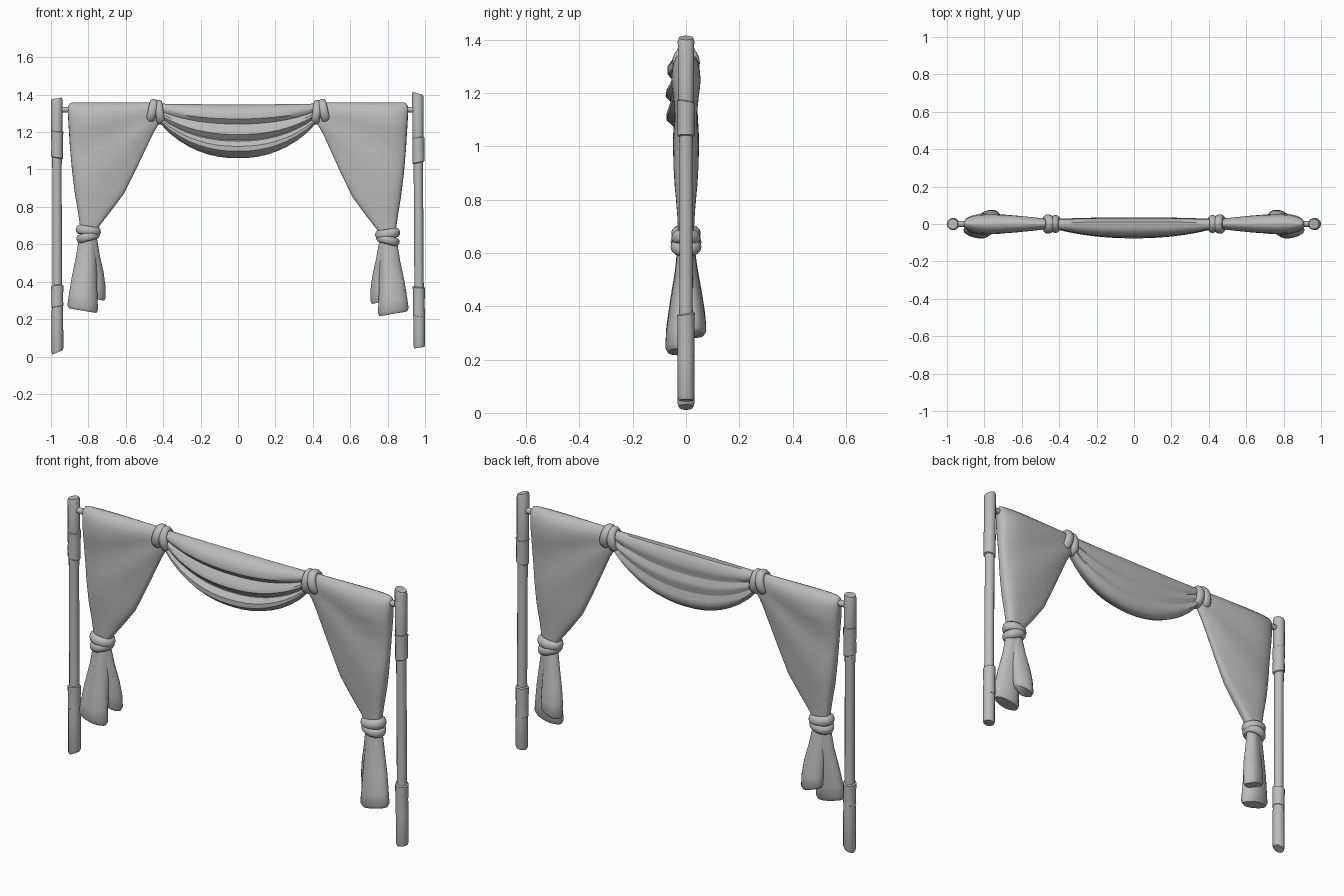
import bpy, bmesh, math
from mathutils import Vector, Matrix

if "Cube" in bpy.data.objects:
    bpy.data.objects.remove(bpy.data.objects["Cube"])

mat = bpy.data.materials.new("grey")
mat.diffuse_color = (0.5, 0.5, 0.5, 1)
mat.use_nodes = True
mat.node_tree.nodes["Principled BSDF"].inputs["Base Color"].default_value = mat.diffuse_color


def finish(bm, name, angle=50):
    bmesh.ops.recalc_face_normals(bm, faces=bm.faces)
    me = bpy.data.meshes.new(name)
    bm.to_mesh(me)
    bm.free()
    ob = bpy.data.objects.new(name, me)
    bpy.context.collection.objects.link(ob)
    me.materials.append(mat)
    bpy.ops.object.select_all(action='DESELECT')
    ob.select_set(True)
    bpy.context.view_layer.objects.active = ob
    bpy.ops.object.shade_smooth_by_angle(angle=math.radians(angle))
    return ob


def loft(name, rings, angle=50):
    """Skin a list of closed rings and cap both ends."""
    bm = bmesh.new()
    vs = [[bm.verts.new(p) for p in r] for r in rings]
    n = len(vs[0])
    for a, b in zip(vs, vs[1:]):
        for i in range(n):
            bm.faces.new((a[i], a[(i + 1) % n], b[(i + 1) % n], b[i]))
    bm.faces.new(vs[0])
    bm.faces.new(vs[-1])
    return finish(bm, name, angle)


def interp(table, t):
    """Linear interpolation of rows keyed by their first value."""
    for a, b in zip(table, table[1:]):
        if t <= b[0]:
            f = (t - a[0]) / (b[0] - a[0])
            return [p + (q - p) * f for p, q in zip(a, b)]
    return list(table[-1])


def ring_tie(name, centre, axis, ra, rb, minor):
    """Elliptical rope loop: ra across, rb along y, around the given axis."""
    bm = bmesh.new()
    w = Vector(axis).normalized()
    v = Vector((0, 1, 0))
    u = v.cross(w).normalized()
    rows = []
    for i in range(24):
        a = math.tau * i / 24
        out = (u * math.cos(a) * ra + v * math.sin(a) * rb)
        d = out.normalized()
        rows.append([bm.verts.new(Vector(centre) + out + d * math.cos(b) * minor * 0.75
                                  + w * math.sin(b) * minor)
                     for b in (math.tau * j / 10 for j in range(10))])
    for i in range(24):
        for j in range(10):
            a, b = rows[i], rows[(i + 1) % 24]
            bm.faces.new((a[j], a[(j + 1) % 10], b[(j + 1) % 10], b[j]))
    return finish(bm, name)


def post(name, x, z0, z1, slant0, slant1, lean):
    rings = []
    for z, r, k in ((z0, 0.027, slant0), (z0 + 0.012, 0.031, slant0), (0.22, 0.031, 0),
                    (0.4, 0.025, 0), (1.0, 0.025, 0), (1.2, 0.03, 0),
                    (z1 - 0.012, 0.031, slant1), (z1, 0.027, slant1)):
        rings.append([(x + lean * (z - 0.7) + r * math.cos(a), r * math.sin(a),
                       z + k * math.cos(a))
                      for a in (math.tau * i / 12 for i in range(12))])
    return loft(name, rings, 35)


def cuff(name, x, z0, z1, tilt):
    rings = []
    for f, r in ((0, 0.026), (0.03, 0.032), (0.5, 0.031), (0.97, 0.033), (1, 0.026)):
        rings.append([(x + r * math.cos(a), r * math.sin(a),
                       z0 + (z1 - z0) * f + tilt * math.cos(a + f))
                      for a in (math.tau * i / 12 for i in range(12))])
    return loft(name, rings, 40)


# Posts with wrapped bands
post("left_post", -0.967, 0.022, 1.38, 0.011, 0.004, -0.003)
post("right_post", 0.966, 0.047, 1.407, 0.004, -0.008, -0.006)
for nm, x, z0, z1, t in (("left_upper", -0.967, 1.06, 1.21, -0.006),
                         ("left_lower", -0.966, 0.265, 0.38, 0.005),
                         ("right_upper", 0.965, 1.035, 1.17, 0.006),
                         ("right_lower", 0.967, 0.21, 0.375, -0.005)):
    cuff(nm + "_band", x, z0, z1, t)

# Crossbar
loft("crossbar", [[(x, 0.016 * math.cos(a), 1.32 + 0.016 * math.sin(a))
                   for a in (math.tau * i / 10 for i in range(10))] for x in (-0.96, 0.96)])

# Gathered side panels: z, outer x, inner x, half depth outside, half depth inside
PANEL = [(0.63, 0.84, 0.765, 0.03, 0.03), (0.70, 0.845, 0.74, 0.033, 0.03),
         (0.77, 0.855, 0.685, 0.037, 0.03), (0.87, 0.872, 0.61, 0.044, 0.03),
         (0.99, 0.887, 0.55, 0.048, 0.03), (1.11, 0.898, 0.493, 0.052, 0.03),
         (1.19, 0.903, 0.455, 0.056, 0.03), (1.25, 0.907, 0.42, 0.058, 0.03),
         (1.31, 0.91, 0.41, 0.054, 0.032), (1.335, 0.91, 0.41, 0.042, 0.026),
         (1.352, 0.90, 0.415, 0.022, 0.014), (1.357, 0.89, 0.42, 0.008, 0.006)]
# Tail lobes: z, centre x, centre y, half width, half depth
FRONT_TAIL = [(0.245, 0.83, -0.032, 0.07, 0.035), (0.262, 0.83, -0.032, 0.08, 0.045),
              (0.32, 0.828, -0.028, 0.074, 0.046), (0.42, 0.822, -0.018, 0.066, 0.042),
              (0.53, 0.812, -0.006, 0.053, 0.036), (0.66, 0.805, 0, 0.04, 0.028)]
BACK_TAIL = [(0.31, 0.768, 0.034, 0.05, 0.032), (0.325, 0.768, 0.035, 0.058, 0.041),
             (0.38, 0.769, 0.031, 0.058, 0.04), (0.45, 0.774, 0.024, 0.054, 0.036),
             (0.54, 0.784, 0.012, 0.044, 0.032), (0.66, 0.795, 0, 0.035, 0.026)]

for side, s, dz in (("left", -1, 0.0), ("right", 1, -0.017)):
    rings = []
    zs = sorted([r[0] for r in PANEL] + [0.82, 0.93, 1.05, 1.15, 1.22, 1.28])
    for z in zs:
        _, xo, xi, do, di = interp(PANEL, z)
        ring = []
        for i in range(40):
            a = math.tau * i / 40
            c, sn = math.cos(a), math.sin(a)
            x = (xo + xi) / 2 + (xo - xi) / 2 * math.copysign(abs(c) ** 0.85, c)
            g = min(max((x - 0.45) / 0.38, 0), 1)
            y = (di + (do - di) * g) * math.copysign(abs(sn) ** 0.65, sn)
            # folds fan out of the upper knot
            fan = math.atan2(1.33 - z, x - 0.36)
            y *= 1 + 0.10 * math.sin(fan * 11) * min(1, (1.357 - z) * 8)
            ring.append((s * x, y, z + dz * min(1, max(0, (1.2 - z) / 0.4))))
        rings.append(ring)
    loft(side + "_curtain_panel", rings)

    for part, table in (("front_tail", FRONT_TAIL), ("back_tail", BACK_TAIL)):
        loft(f"{side}_{part}",
             [[(s * (cx + w * math.cos(a) * (1 + 0.03 * math.cos(4 * a))),
                cy + d * math.sin(a) * (1 + 0.06 * math.cos(3 * a)),
                z + dz + (0.012 * math.cos(a) if z < 0.35 else 0))
               for a in (math.tau * i / 20 for i in range(20))]
              for z, cx, cy, w, d in table])

    # Rope loops: two around the lower gather, two around the upper gather
    ring_tie(side + "_lower_tie_top", (s * 0.80, 0, 0.673 + dz), (-s * 0.15, 0, 1), 0.048, 0.036, 0.026)
    ring_tie(side + "_lower_tie_bottom", (s * 0.802, 0, 0.64 + dz), (s * 0.28, 0, 1), 0.045, 0.04, 0.024)
    ring_tie(side + "_upper_tie_outer", (s * 0.459, 0, 1.312), (1, 0, s * 0.22), 0.048, 0.034, 0.024)
    ring_tie(side + "_upper_tie_inner", (s * 0.42, 0, 1.306), (1, 0, -s * 0.14), 0.05, 0.031, 0.023)

# Central swag with three hanging tiers; f = 0 at the ties, 1 at the middle
FRONT = [(0.0, 0.3), (0.06, 0.65), (0.17, 0.95), (0.27, 0.95), (0.365, 0.62), (0.385, 0.65),
         (0.47, 1.0), (0.56, 1.05), (0.665, 0.68), (0.685, 0.68), (0.78, 1.0),
         (0.87, 1.0), (0.96, 0.6), (1.0, 0.15)]
rings = []
for k in range(17):
    x = -0.42 + 0.84 * k / 16
    f = 1 - (abs(x) / 0.42) ** 2.2
    top = 1.352 - 0.004 * f
    bottom = 1.25 - 0.19 * f ** 0.9
    front, back = 0.026 + 0.047 * f, 0.026 + 0.008 * f
    ring = [(x, -front * d, top + (bottom - top) * t) for t, d in FRONT]
    ring += [(x, back * d, top + (bottom - top) * t) for t, d in reversed(FRONT)]
    rings.append(ring)
loft("central_swag", rings, 40)
